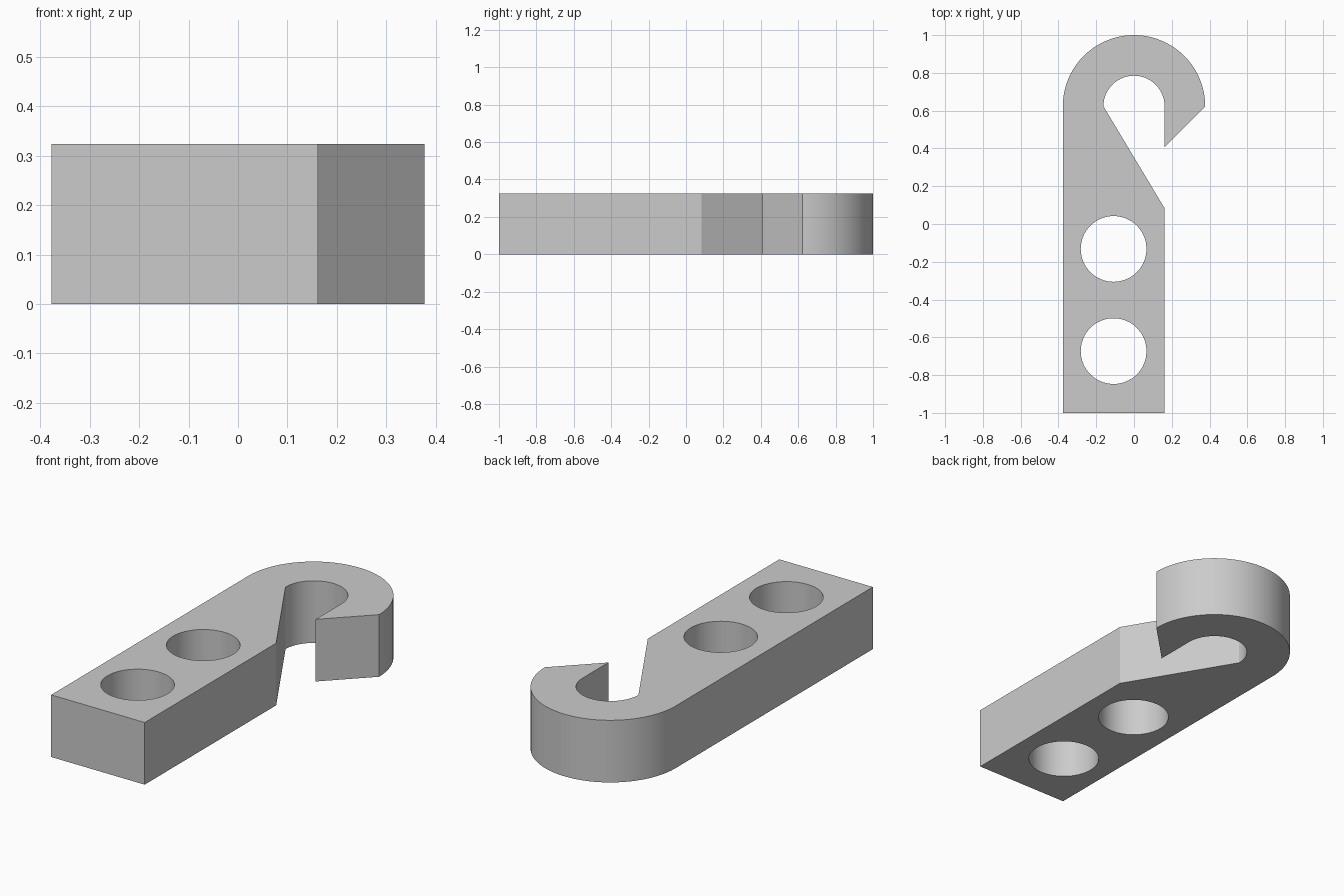
import bpy, bmesh
from math import cos, sin, pi, radians

cube = bpy.data.objects.get("Cube")
if cube:
    bpy.data.objects.remove(cube, do_unlink=True)

HEIGHT = 0.324
OUTER, INNER = 0.377, 0.162      # hook radii
HOOK_Y = 0.623                   # hook centre
HOLE_X, HOLE_R = -0.108, 0.174


def arc(cx, cy, r, start, end, steps):
    """Points along an arc, both ends included."""
    angles = [start + (end - start) * i / steps for i in range(steps + 1)]
    return [(cx + r * cos(a), cy + r * sin(a)) for a in angles]


def prism(name, loops, height, material):
    """Fill an outline with holes and extrude it upwards."""
    bm = bmesh.new()
    edges = []
    for loop in loops:
        verts = [bm.verts.new((x, y, 0)) for x, y in loop]
        edges += [bm.edges.new((a, b)) for a, b in zip(verts, verts[1:] + verts[:1])]
    bmesh.ops.triangle_fill(bm, edges=edges, use_beauty=True)
    region = bmesh.ops.extrude_face_region(bm, geom=bm.faces[:], use_keep_orig=True)
    top = [v for v in region["geom"] if isinstance(v, bmesh.types.BMVert)]
    bmesh.ops.translate(bm, verts=top, vec=(0, 0, height))
    bmesh.ops.recalc_face_normals(bm, faces=bm.faces[:])
    mesh = bpy.data.meshes.new(name)
    bm.to_mesh(mesh)
    bm.free()
    mesh.materials.append(material)
    obj = bpy.data.objects.new(name, mesh)
    bpy.context.collection.objects.link(obj)
    bpy.ops.object.select_all(action="DESELECT")
    obj.select_set(True)
    bpy.context.view_layer.objects.active = obj
    bpy.ops.object.shade_smooth_by_angle(angle=radians(30))
    return obj


# Plain grey material
grey = bpy.data.materials.new("grey")
grey.use_nodes = True
colour = (0.6, 0.6, 0.6, 1)
grey.diffuse_color = colour
grey.node_tree.nodes["Principled BSDF"].inputs["Base Color"].default_value = colour

# Shank, hook and slanted tip in one outline
outline = [(-OUTER, -1), (INNER, -1), (INNER, 0.083)]
outline += arc(0, HOOK_Y, INNER, pi, 0, 48)
outline += [(INNER, 0.408)]
outline += arc(0, HOOK_Y, OUTER, 0, pi, 64)

# Two round holes through the shank
holes = [arc(HOLE_X, y, HOLE_R, 0, 2 * pi, 64)[:-1] for y in (-0.132, -0.673)]

prism("hook_plate", [outline] + holes, HEIGHT, grey)
